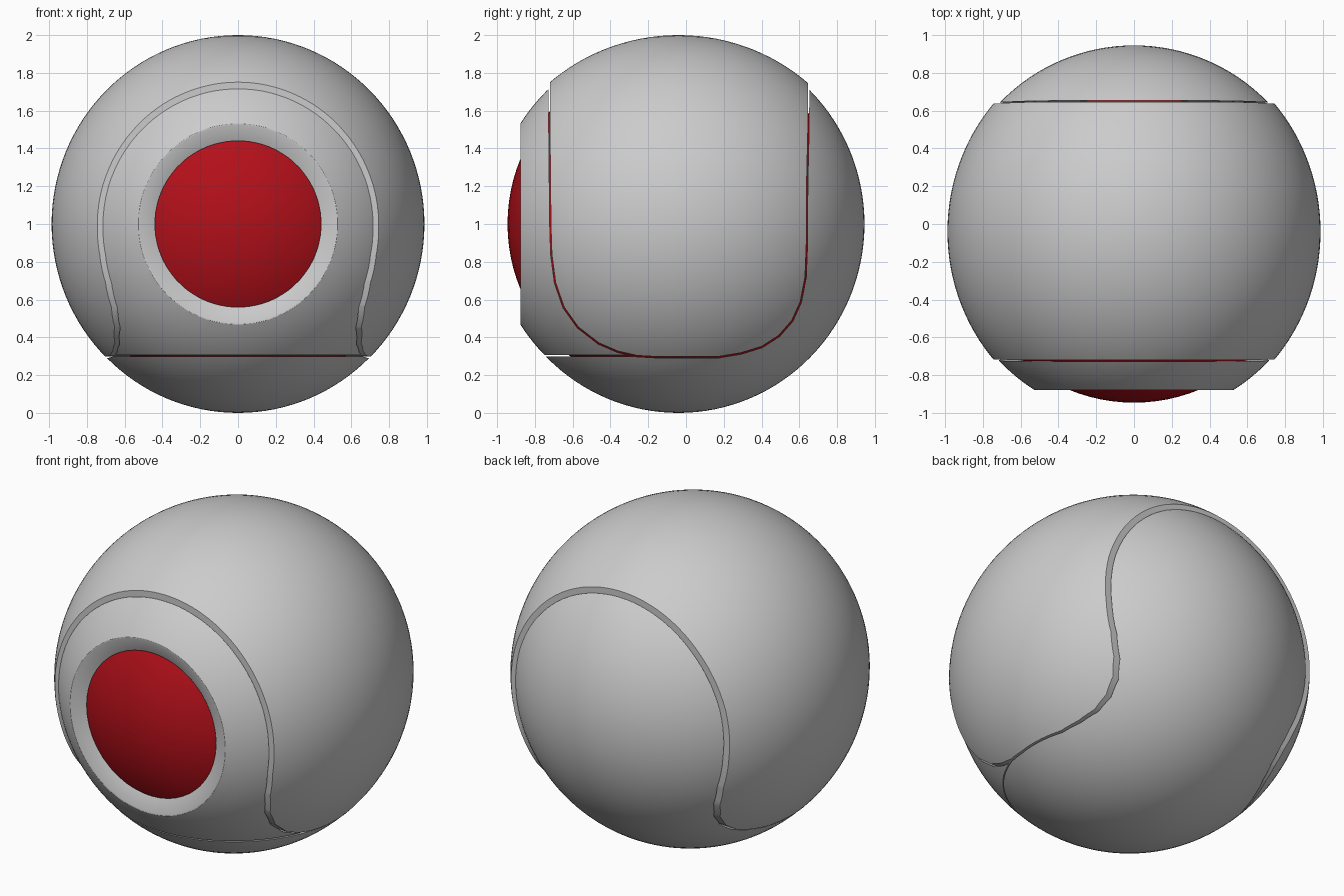
import bpy, bmesh, math
from mathutils import Matrix

if "Cube" in bpy.data.objects:
    bpy.data.objects.remove(bpy.data.objects["Cube"])

CENTRE = (0, -0.04, 1.0)


def add_object(name, bm):
    mesh = bpy.data.meshes.new(name)
    bm.to_mesh(mesh)
    bm.free()
    ob = bpy.data.objects.new(name, mesh)
    bpy.context.collection.objects.link(ob)
    return ob


def ball(bm, sx, sy, sz, seg):
    m = Matrix.Translation(CENTRE) @ Matrix.Diagonal((sx, sy, sz, 1))
    return bmesh.ops.create_uvsphere(bm, u_segments=seg, v_segments=seg // 2,
                                     radius=1, matrix=m)["verts"]


def shell(name, sx, sy, sz):
    # hollow ball: inner skin has reversed faces
    bm = bmesh.new()
    inner = ball(bm, 0.915, 0.915, 0.915, 96)
    bmesh.ops.reverse_faces(bm, faces=list({f for v in inner for f in v.link_faces}))
    ball(bm, sx, sy, sz, 128)
    return add_object(name, bm)


def box(name, lo, hi):
    bm = bmesh.new()
    mid = [(a + b) / 2 for a, b in zip(lo, hi)]
    size = [b - a for a, b in zip(lo, hi)]
    bmesh.ops.create_cube(bm, size=1, matrix=Matrix.Translation(mid)
                          @ Matrix.Diagonal((*size, 1)))
    return add_object(name, bm)


def side_prism(name, pts, scale):
    # side (y, z) outline extruded right across x
    bm = bmesh.new()
    vs = [bm.verts.new((-1.5, -0.035 + (y + 0.035) * scale, 1 + (z - 1) * scale))
          for y, z in pts]
    f = bm.faces.new(vs)
    ext = bmesh.ops.extrude_face_region(bm, geom=[f])["geom"]
    bmesh.ops.translate(bm, vec=(3, 0, 0),
                        verts=[v for v in ext if isinstance(v, bmesh.types.BMVert)])
    bmesh.ops.recalc_face_normals(bm, faces=bm.faces)
    return add_object(name, bm)


def lathe_y(name, prof, n=96):
    # closed solid turned about the eye axis from (radius, y) points
    bm = bmesh.new()
    rings = [[bm.verts.new((r * math.cos(2 * math.pi * i / n), y,
                            1 + r * math.sin(2 * math.pi * i / n)))
              for i in range(n)] for r, y in prof]
    for a, b in zip(rings, rings[1:]):
        for i in range(n):
            j = (i + 1) % n
            bm.faces.new((a[i], a[j], b[j], b[i]))
    bm.faces.new(rings[0])
    bm.faces.new(rings[-1])
    bmesh.ops.recalc_face_normals(bm, faces=bm.faces)
    return add_object(name, bm)


def cut(ob, cutter, op):
    mod = ob.modifiers.new("cut", "BOOLEAN")
    mod.operation = op
    mod.solver = "EXACT"
    mod.object = cutter
    cutter.hide_render = True
    bpy.context.view_layer.objects.active = ob
    bpy.ops.object.modifier_apply(modifier=mod.name)


def smooth(ob):
    bpy.ops.object.select_all(action="DESELECT")
    ob.select_set(True)
    bpy.context.view_layer.objects.active = ob
    bpy.ops.object.shade_smooth_by_angle(angle=math.radians(30))


# Side outline of the saddle-shaped panel
outline = [(-.72, 2.3), (-.72, 1.5), (-.715, 1.0), (-.71, .84), (-.69, .69),
           (-.645, .56), (-.57, .455), (-.46, .37), (-.36, .327), (-.26, .304),
           (-.15, .298), (.17, .298), (.29, .318), (.40, .352), (.49, .41),
           (.56, .49), (.605, .59), (.63, .72), (.637, .9), (.638, 1.2),
           (.645, 1.5), (.65, 2.3)]
band_cut = side_prism("band_cutter", outline, 1.0)
gap_cut = side_prism("gap_cutter", outline, 1.01)
front_keep = box("front_keep", (-2, -2, .306), (2, -.32, 3))
front_drop = box("front_drop", (-2, -2, .298), (2, -.2, 3))
eye_cut = lathe_y("eye_cutter", [(.425, -.5), (.425, -.835), (.522, -.877),
                                 (.8, -.877), (.8, -1.3)])

# Panel running over the top from side to side
top_band = shell("top_band", .987, 1.03, 1.0)
cut(top_band, band_cut, "INTERSECT")

# Front panel with countersunk eye opening
front_panel = shell("front_panel", .985, .992, .992)
cut(front_panel, gap_cut, "DIFFERENCE")
cut(front_panel, front_keep, "INTERSECT")
cut(front_panel, eye_cut, "DIFFERENCE")

# Back and underside in one piece
back_panel = shell("back_and_base_panel", .985, .985, 1.0)
cut(back_panel, gap_cut, "DIFFERENCE")
cut(back_panel, front_drop, "DIFFERENCE")

# Red inner ball, seen as the eye
bm = bmesh.new()
ball(bm, .905, .905, .905, 96)
eye = add_object("eye_ball", bm)
red = bpy.data.materials.new("red")
red.diffuse_color = (0.45, 0.005, 0.01, 1)
red.use_nodes = True
red.node_tree.nodes["Principled BSDF"].inputs["Base Color"].default_value = red.diffuse_color
eye.data.materials.append(red)

for ob in (top_band, front_panel, back_panel, eye):
    smooth(ob)
for c in (band_cut, gap_cut, front_keep, front_drop, eye_cut):
    bpy.data.objects.remove(c)
